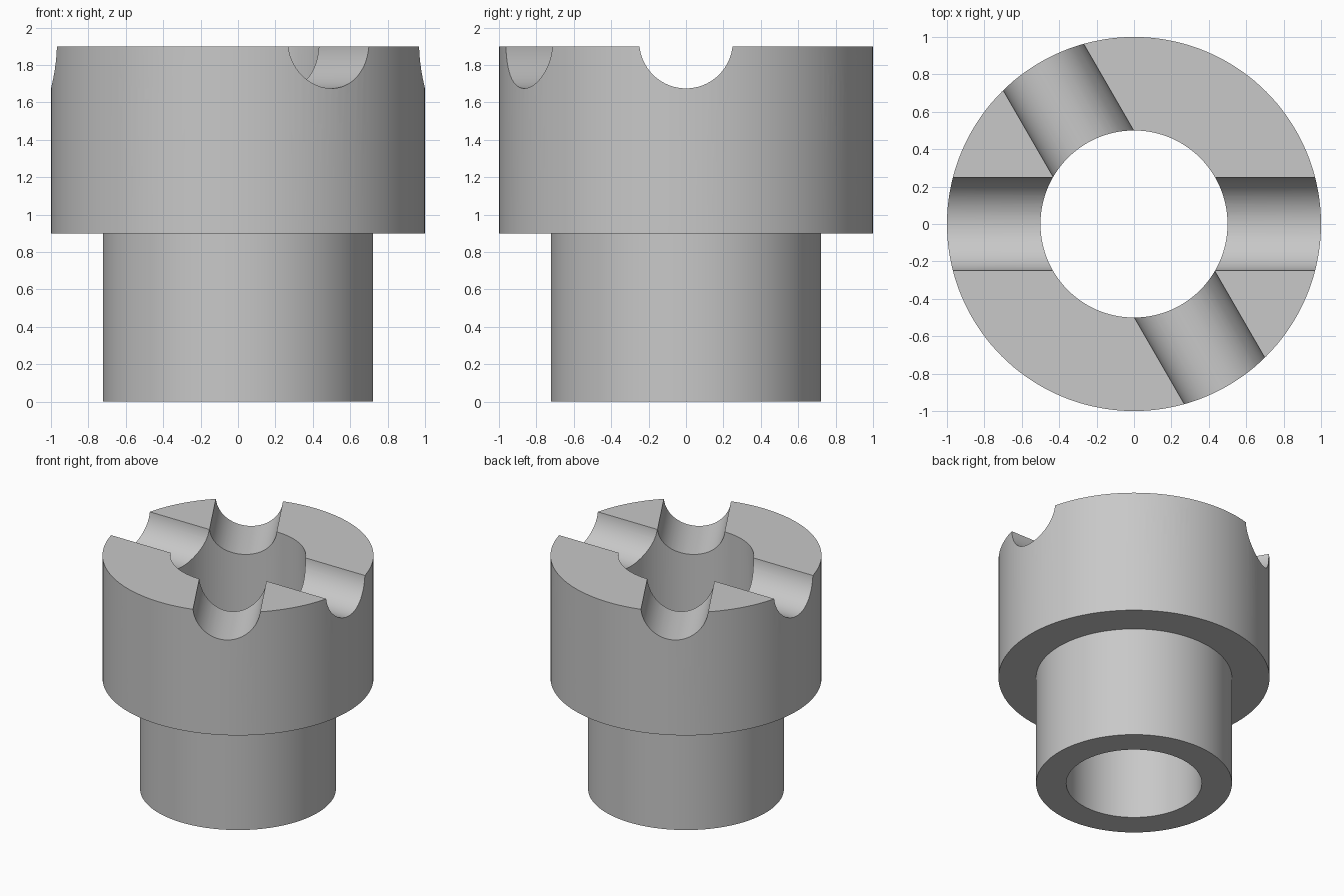
import bpy, bmesh, math
from mathutils import Matrix

if "Cube" in bpy.data.objects:
    bpy.data.objects.remove(bpy.data.objects["Cube"])

HEIGHT = 1.9

grey = bpy.data.materials.new("plain grey")
grey.diffuse_color = (0.58, 0.58, 0.58, 1)
grey.use_nodes = True
grey.node_tree.nodes["Principled BSDF"].inputs["Base Color"].default_value = grey.diffuse_color


def make_object(name, bm):
    bmesh.ops.recalc_face_normals(bm, faces=bm.faces)
    mesh = bpy.data.meshes.new(name)
    bm.to_mesh(mesh)
    bm.free()
    mesh.materials.append(grey)
    obj = bpy.data.objects.new(name, mesh)
    bpy.context.collection.objects.link(obj)
    return obj


def lathe(name, profile, segments=144):
    """Closed (radius, z) profile turned about the z axis."""
    bm = bmesh.new()
    rings = []
    for i in range(segments):
        a = 2 * math.pi * i / segments
        rings.append([bm.verts.new((r * math.cos(a), r * math.sin(a), z))
                      for r, z in profile])
    n = len(profile)
    for i in range(segments):
        p, q = rings[i], rings[(i + 1) % segments]
        for j in range(n):
            k = (j + 1) % n
            bm.faces.new((p[j], q[j], q[k], p[k]))
    return make_object(name, bm)


# Stepped sleeve: narrow shank, wide head, straight through bore
sleeve = lathe("castellated_sleeve", [
    (0.5, 0), (0.7225, 0), (0.7225, 0.9), (1.0, 0.9), (1.0, HEIGHT), (0.5, HEIGHT)])

# Three round cutters across the head leave six grooves
cutters = []
for i in range(3):
    bm = bmesh.new()
    bmesh.ops.create_cone(bm, cap_ends=True, segments=96,
                          radius1=0.25, radius2=0.25, depth=3)
    bm.transform(Matrix.Translation((0, 0, HEIGHT + 0.025))
                 @ Matrix.Rotation(math.radians(60 * i), 4, 'Z')
                 @ Matrix.Rotation(math.radians(90), 4, 'Y'))
    cutter = make_object(f"groove_cutter_{i + 1}", bm)
    cutter.hide_render = True
    cutters.append(cutter)
    mod = sleeve.modifiers.new(f"groove_{i + 1}", 'BOOLEAN')
    mod.operation = 'DIFFERENCE'
    mod.solver = 'EXACT'
    mod.object = cutter

# Apply the cuts, then drop the cutters
bpy.context.view_layer.update()
bpy.ops.object.select_all(action='DESELECT')
sleeve.select_set(True)
bpy.context.view_layer.objects.active = sleeve
for mod in list(sleeve.modifiers):
    bpy.ops.object.modifier_apply(modifier=mod.name)
for cutter in cutters:
    bpy.data.objects.remove(cutter)

# Smooth curved walls, crisp rims
bpy.ops.object.shade_smooth_by_angle(angle=math.radians(30))
